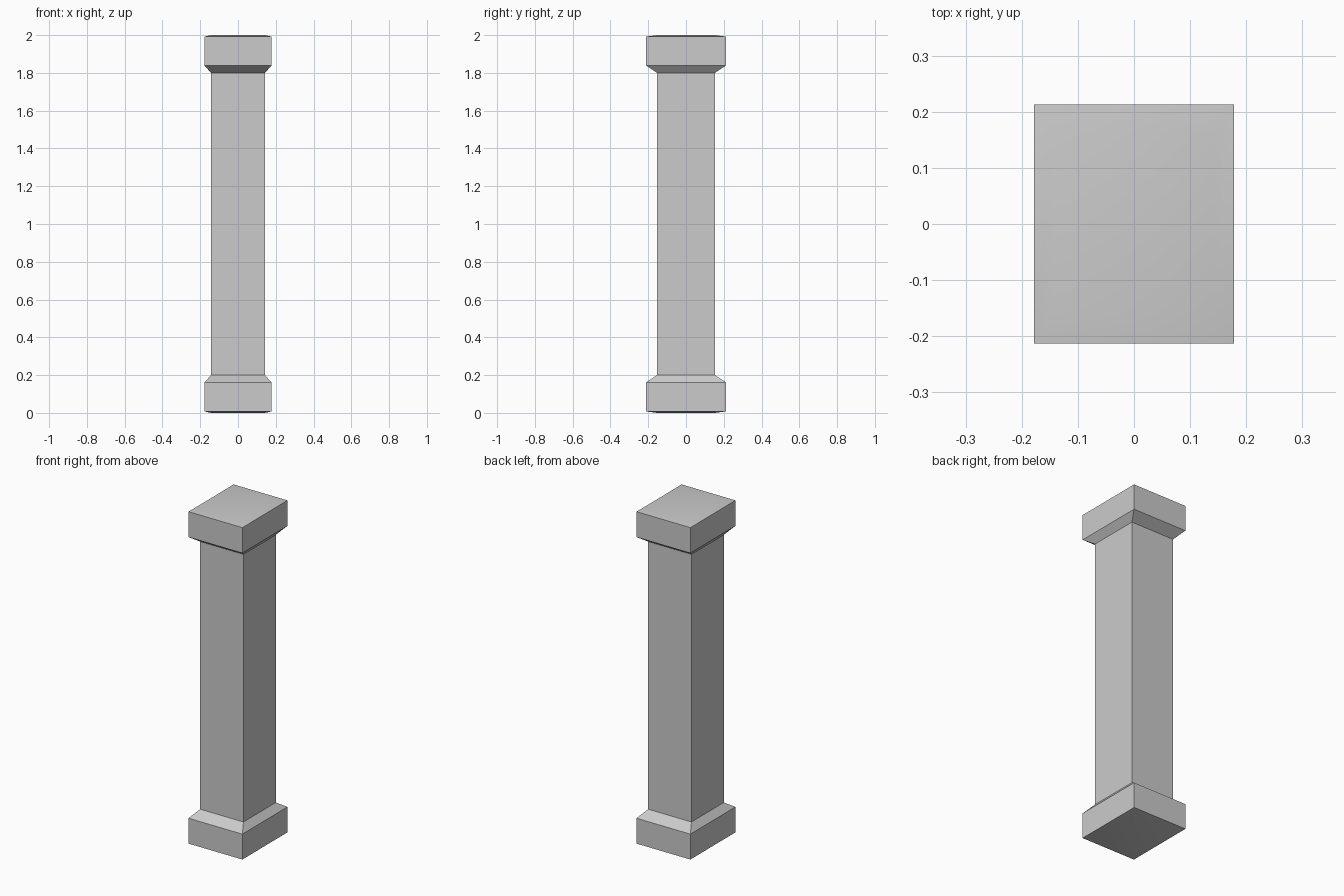
import bpy, bmesh

if "Cube" in bpy.data.objects:
    bpy.data.objects.remove(bpy.data.objects["Cube"])

HEIGHT = 2.0
BLOCK = (0.178, 0.213)   # half sizes of the end blocks
SHAFT = (0.143, 0.153)   # half sizes of the shaft


def loft(name, sections, cap_start=False):
    """Rectangular sections ((half_x, half_y), z) joined into one part."""
    bm = bmesh.new()
    rings = []
    for (hx, hy), z in sections:
        rings.append([bm.verts.new((sx * hx, sy * hy, z))
                      for sx, sy in ((-1, -1), (1, -1), (1, 1), (-1, 1))])
    for a, b in zip(rings, rings[1:]):
        for i in range(4):
            j = (i + 1) % 4
            bm.faces.new((a[i], a[j], b[j], b[i]))
    if cap_start:
        bm.faces.new(rings[0][::-1])
    # upside-down parts run from the top downwards, so flip their faces
    if sections[0][1] > sections[-1][1]:
        bmesh.ops.reverse_faces(bm, faces=bm.faces[:])
    mesh = bpy.data.meshes.new(name)
    bm.to_mesh(mesh)
    bm.free()
    ob = bpy.data.objects.new(name, mesh)
    bpy.context.collection.objects.link(ob)
    bpy.context.view_layer.objects.active = ob
    ob.select_set(True)
    bpy.ops.object.shade_smooth_by_angle()
    ob.select_set(False)
    return ob


# End block profile: shallow domed face, straight sides, chamfer to the shaft
block = [(SHAFT, 0.0), (BLOCK, 0.008), (BLOCK, 0.16), (SHAFT, 0.2)]

loft("base", block, cap_start=True)
loft("capital", [(size, HEIGHT - z) for size, z in block], cap_start=True)

# Plain rectangular shaft between them
loft("shaft", [(SHAFT, 0.2), (SHAFT, HEIGHT - 0.2)])
